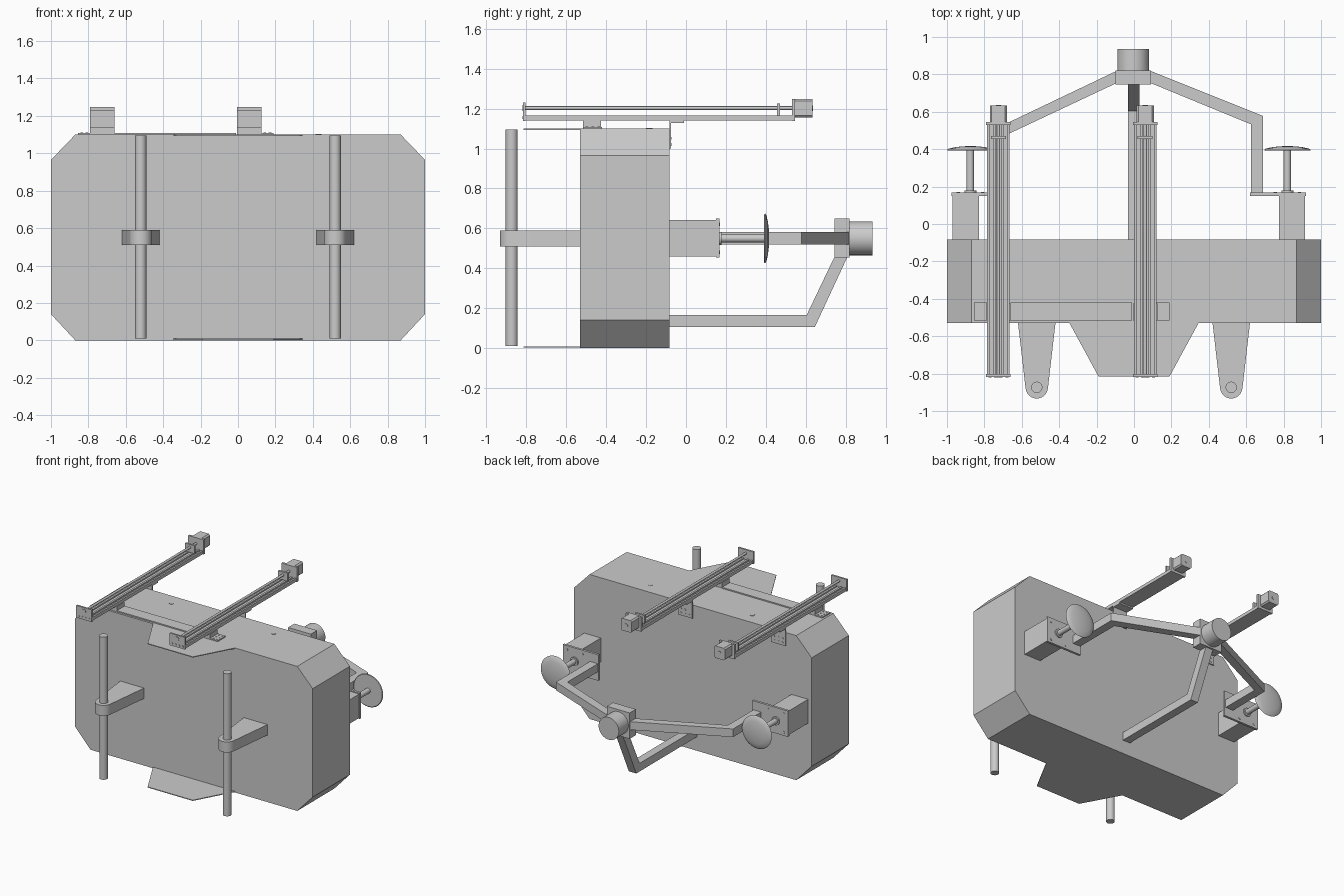
import bpy, bmesh, math
from mathutils import Matrix

cube = bpy.data.objects.get("Cube")
if cube:
    bpy.data.objects.remove(cube, do_unlink=True)

grey = bpy.data.materials.new("plain grey")
grey.use_nodes = True
GREY = (0.6, 0.6, 0.6, 1)
grey.diffuse_color = GREY
grey.node_tree.nodes["Principled BSDF"].inputs["Base Color"].default_value = GREY

# Maps a 2D outline point plus a depth to 3D, by extrusion axis
PLACE = {
    "x": lambda a, b, c: (c, a, b),
    "y": lambda a, b, c: (a, c, b),
    "z": lambda a, b, c: (a, b, c),
}


def finish(name, bm, smooth=False):
    bmesh.ops.recalc_face_normals(bm, faces=bm.faces)
    mesh = bpy.data.meshes.new(name)
    bm.to_mesh(mesh)
    bm.free()
    mesh.materials.append(grey)
    obj = bpy.data.objects.new(name, mesh)
    bpy.context.collection.objects.link(obj)
    if smooth:
        bpy.ops.object.select_all(action="DESELECT")
        obj.select_set(True)
        bpy.context.view_layer.objects.active = obj
        bpy.ops.object.shade_smooth_by_angle(angle=math.radians(35))
    return obj


def prism(name, outline, axis, lo, hi, smooth=False):
    """Extrude a 2D outline along an axis."""
    bm = bmesh.new()
    rings = [[bm.verts.new(PLACE[axis](a, b, c)) for a, b in outline] for c in (lo, hi)]
    n = len(outline)
    for ring in rings:
        bm.faces.new(ring)
    for i in range(n):
        j = (i + 1) % n
        bm.faces.new((rings[0][i], rings[0][j], rings[1][j], rings[1][i]))
    return finish(name, bm, smooth)


def box(name, x, y, z):
    return prism(name, [(x[0], y[0]), (x[1], y[0]), (x[1], y[1]), (x[0], y[1])], "z", *z)


def rod(name, a, b, radius, axis, lo, hi, sides=32):
    turn = [2 * math.pi * i / sides for i in range(sides)]
    ring = [(a + radius * math.cos(t), b + radius * math.sin(t)) for t in turn]
    return prism(name, ring, axis, lo, hi, True)


def mirror_outline(half):
    return half + [(-a, b) for a, b in reversed(half)]


# Main body: slab with chamfered corners
BACK, FRONT, TOP = -0.083, -0.53, 1.1
prism("body", mirror_outline([(0.87, 0), (1, 0.14), (1, 0.965), (0.87, TOP)]), "y", FRONT, BACK)
for side in (-1, 1):
    rod("body_top_plug", side * 0.43, -0.185, 0.016, "z", TOP, TOP + 0.003, 20)

# Thin tapered plates at the top and bottom of the front
for name, z in (("lower_front_plate", 0.003), ("upper_front_plate", 1.094)):
    prism(name, mirror_outline([(0.345, FRONT), (0.19, -0.815)]), "z", z, z + 0.006)

# Front posts on tapered arms
for side in (-1, 1):
    x, y = side * 0.52, -0.873
    rod("front_post", x, y, 0.03, "z", 0.01, 1.095)
    tip = [math.radians(-174 + 14 * i) for i in range(13)]
    outline = [(x + 0.1, FRONT), (x - 0.1, FRONT)]
    outline += [(x + 0.06 * math.cos(t), y + 0.06 * math.sin(t)) for t in tip]
    prism("post_arm", outline, "z", 0.51, 0.59, True)

# Cross bar carrying the two slide rails
box("rail_cross_bar", (-0.66, -0.01), (-0.515, -0.42), (TOP, TOP + 0.009))


def slide_rail(cx, outer):
    # Grooved base extrusion
    half, low, high, cut = 0.06, 1.14, 1.165, 0.01
    outline = [(cx - half, low), (cx + half, low), (cx + half, high)]
    for g in (0.038, 0, -0.038):
        w = 0.009 if g else 0.014
        outline += [(cx + g + w, high), (cx + g + w, high - cut),
                    (cx + g - w, high - cut), (cx + g - w, high)]
    outline.append((cx - half, high))
    prism("rail_base", outline, "y", -0.805, 0.53)
    # Lead screw, end plates and bearing
    rod("rail_lead_screw", cx, 1.203, 0.009, "y", -0.805, 0.53, 20)
    box("rail_front_plate", (cx - 0.065, cx + 0.065), (-0.817, -0.803), (1.138, 1.23))
    box("rail_bearing", (cx - 0.04, cx + 0.04), (0.455, 0.47), (1.165, 1.225))
    box("rail_motor_plate", (cx - 0.065, cx + 0.065), (0.53, 0.546), (1.138, 1.248))
    # Motor with chamfered edges
    m, c, mz = 0.046, 0.036, 1.202
    prism("rail_motor", [(cx + a, mz + b) for a, b in
          ((m, -c), (m, c), (c, m), (-c, m), (-m, c), (-m, -c), (-c, -m), (c, -m))],
          "y", 0.546, 0.633)
    rod("rail_motor_boss", cx, mz, 0.014, "y", 0.633, 0.636, 20)
    rod("rail_screw_cap", cx, 1.203, 0.016, "y", -0.82, -0.817, 20)
    for i in range(4):
        rod("rail_plate_bolt", cx - 0.045 + 0.03 * i, 1.155, 0.008, "y", -0.82, -0.817, 12)
    # Front foot with bolted side tab
    box("rail_foot", (cx - 0.065, cx + 0.065), (-0.515, -0.425), (TOP, 1.14))
    tab = sorted((cx + outer * 0.06, cx + outer * 0.13))
    box("rail_foot_tab", tab, (-0.515, -0.42), (TOP, TOP + 0.009))
    for i in range(2):
        for j in range(3):
            rod("foot_bolt", cx + outer * (0.083 + 0.028 * i), -0.497 + 0.03 * j,
                0.007, "z", TOP + 0.009, TOP + 0.011, 12)
    # Rear angle bracket on the back of the body
    box("rear_bracket_plate", (cx - 0.06, cx + 0.06), (BACK, BACK + 0.008), (1.0, 1.138))
    box("rear_bracket_shelf", (cx - 0.06, cx + 0.06), (BACK, -0.01), (1.129, 1.14))
    for i in range(3):
        for j in range(2):
            rod("rear_bracket_bolt", cx - 0.035 + 0.035 * i, 1.02 + 0.032 * j,
                0.007, "y", BACK + 0.008, BACK + 0.01, 12)


slide_rail(-0.725, -1)
slide_rail(0.06, 1)

# Rear pads: housing, flange, shaft and domed disc
MID = 0.55


def rear_pad(side, shaft_x):
    def span(a, b):
        return sorted((shaft_x + side * a, shaft_x + side * b))
    box("pad_housing", span(-0.045, 0.095), (BACK, 0.15), (0.46, 0.642))
    box("pad_flange", span(-0.2, 0.1), (0.15, 0.168), (0.453, 0.65))
    for a in (-0.065, 0.065):
        for b in (-0.07, 0.07):
            rod("flange_bolt", shaft_x + a, MID + b, 0.009, "y", 0.168, 0.171, 12)
    rod("pad_collar", shaft_x, MID, 0.032, "y", 0.168, 0.178, 24)
    rod("pad_shaft", shaft_x, MID, 0.02, "y", 0.168, 0.395, 24)
    # Disc is a revolved dome profile
    bm = bmesh.new()
    profile = [(0, 0.392), (0.12, 0.392), (0.125, 0.396), (0.115, 0.403),
               (0.085, 0.41), (0.045, 0.415), (0, 0.417)]
    verts = [bm.verts.new((r, y, 0)) for r, y in profile]
    edges = [bm.edges.new(p) for p in zip(verts, verts[1:])]
    bmesh.ops.spin(bm, geom=verts + edges, cent=(0, 0, 0), axis=(0, 1, 0),
                   angle=2 * math.pi, steps=40)
    bmesh.ops.remove_doubles(bm, verts=bm.verts, dist=0.0005)
    bm.transform(Matrix.Translation((shaft_x, 0, MID)))
    finish("pad_disc", bm, True)


rear_pad(-1, -0.875)
rear_pad(1, 0.82)

# Rear hub with its round cap
box("hub_block", (-0.1, 0.092), (0.745, 0.82), (0.453, 0.65))
rod("hub_cap", -0.004, MID, 0.085, "y", 0.82, 0.935, 48)

# Three bent arms that hold the hub
prism("right_hub_arm", [(-0.09, 0.82), (-0.75, 0.505), (-0.75, 0.165), (-0.685, 0.165),
                        (-0.685, 0.475), (-0.09, 0.755)], "z", 0.52, 0.582)
prism("left_hub_arm", [(0.085, 0.82), (0.69, 0.578), (0.69, 0.165), (0.625, 0.165),
                       (0.625, 0.533), (0.085, 0.755)], "z", 0.52, 0.582)
prism("lower_hub_arm", [(BACK, 0.105), (0.645, 0.105), (0.81, 0.46), (0.745, 0.46),
                        (0.605, 0.167), (BACK, 0.167)], "x", -0.033, 0.03)
